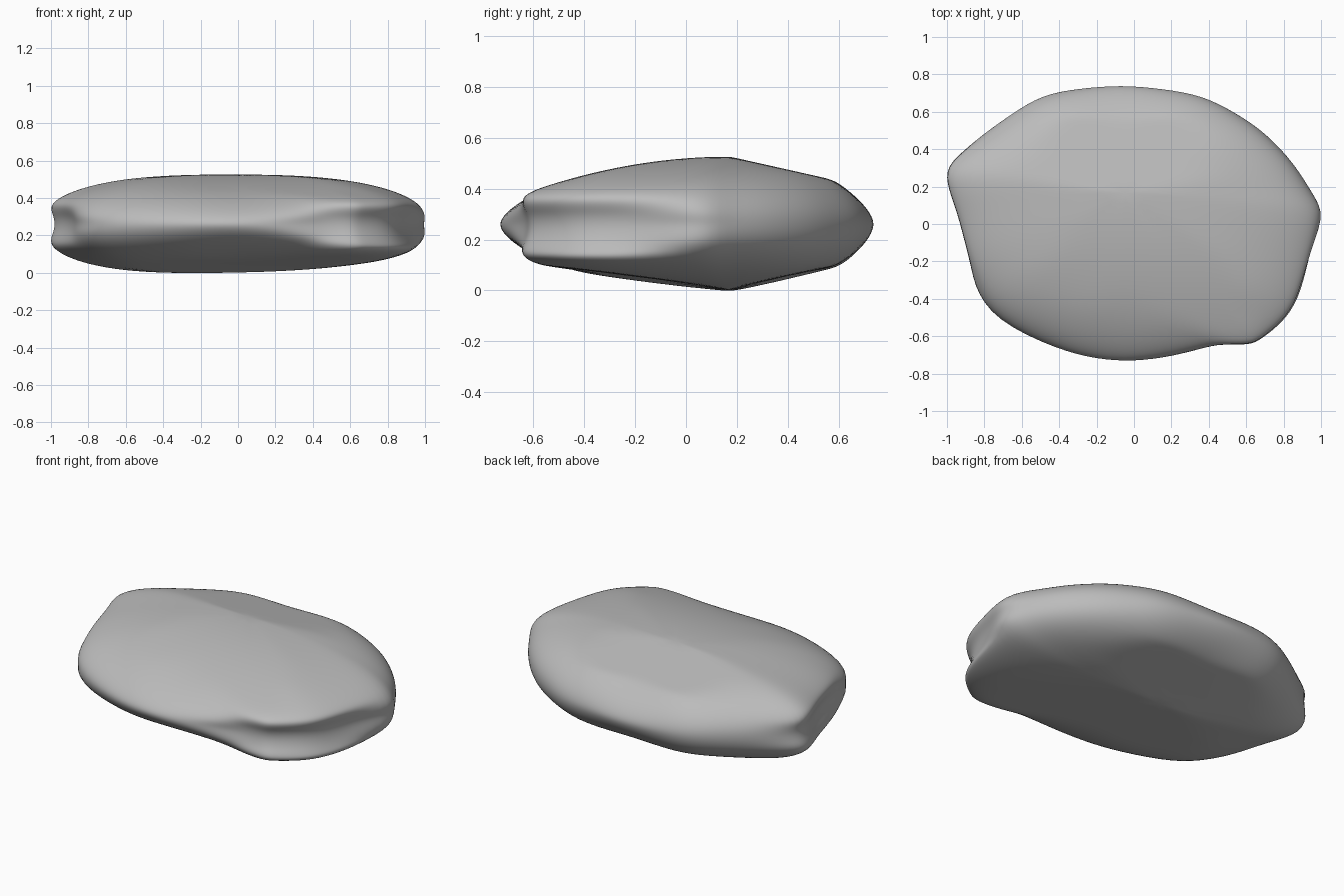
import bpy, bmesh
from math import cos, pi, hypot

cube = bpy.data.objects.get("Cube")
if cube:
    bpy.data.objects.remove(cube, do_unlink=True)

# Outline seen from above: x, y, and depth of the hollow worn into the side
OUTLINE = [
    (1.01, .03, .01), (.95, .16, 0), (.85, .32, 0), (.7, .48, 0), (.54, .59, 0),
    (.36, .68, 0), (.15, .72, 0), (-.07, .74, 0), (-.3, .72, 0), (-.49, .68, 0),
    (-.66, .58, 0), (-.84, .45, 0), (-.98, .33, .02), (-1.005, .22, .03),
    (-.95, .05, .035), (-.9, -.15, .03), (-.85, -.33, .01), (-.72, -.51, 0),
    (-.42, -.66, 0), (-.2, -.72, 0), (0, -.735, 0), (.2, -.71, .005),
    (.35, -.68, .015), (.49, -.657, .03), (.62, -.652, .04), (.69, -.62, .04),
    (.8, -.525, .035), (.88, -.4, .035), (.94, -.2, .03)]
N = len(OUTLINE)
CX, CY, MID, HALF = -.05, .17, .2625, .264
STEPS = 22


def sharpen(j):
    """Push an outline point outward so that smoothing brings it back."""
    a, p, b = OUTLINE[j - 1], OUTLINE[j], OUTLINE[(j + 1) % N]
    x, y = (p[i] - (a[i] - 2 * p[i] + b[i]) / 6 for i in (0, 1))
    return x * 1.003, y * 1.003, p[2]


def roof(y, top):
    """Height limit that slopes from the crown ridge to the front and back."""
    d = y - CY
    if d > 0:
        return 1 - .85 * d
    return 1 - .85 * d * d if top else 1 + .47 * d


def stone_point(x, y, hollow, angle):
    """Point on the stone's rounded edge profile, from crown (0) to base (pi)."""
    h = cos(angle)
    dx, dy = x - CX, y - CY
    side = abs(dx) / hypot(dx, dy)
    wall = min(1, hollow / .03)
    # The lip under the hollow hangs lower on the left side
    lip = wall * (.35 + (.2 * max(0, x) if h < 0 else 0))
    power = 2 + .7 * side
    root = (.7 if h > 0 else .64) - .24 * side + .18 * wall
    rise = max(0, (abs(h) - lip) / (1 - lip))
    s = (1 - rise ** (1 / root)) ** (1 / power)
    s *= 1 - 1.2 * hollow * max(0, 1 - (h / max(lip, .01)) ** 2)
    px, py = CX + dx * s, CY + dy * s
    height = min(abs(h), roof(py, h > 0))
    if h > 0:
        return px, py, MID + HALF * height
    return px, py, MID - (HALF - .02 * (px + .1)) * height


# Stone body: rings from crown to base
bm = bmesh.new()
outline = [sharpen(j) for j in range(N)]
rings = [[bm.verts.new(stone_point(*p, pi * i / STEPS)) for p in outline]
         for i in range(1, STEPS)]
for upper, lower in zip(rings, rings[1:]):
    for j in range(N):
        k = (j + 1) % N
        bm.faces.new((upper[j], lower[j], lower[k], upper[k]))
crown = bm.verts.new((CX, CY, MID + HALF))
base = bm.verts.new((CX, CY, MID - HALF))
for j in range(N):
    k = (j + 1) % N
    bm.faces.new((crown, rings[0][j], rings[0][k]))
    bm.faces.new((base, rings[-1][k], rings[-1][j]))
bmesh.ops.recalc_face_normals(bm, faces=bm.faces)
mesh = bpy.data.meshes.new("stone")
bm.to_mesh(mesh)
bm.free()
stone = bpy.data.objects.new("stone", mesh)
bpy.context.collection.objects.link(stone)

# Smooth the surface
bpy.context.view_layer.objects.active = stone
stone.select_set(True)
mod = stone.modifiers.new("smooth_surface", "SUBSURF")
mod.levels = mod.render_levels = 2
bpy.ops.object.modifier_apply(modifier=mod.name)
bpy.ops.object.shade_smooth()

# Grey stone colour
mat = bpy.data.materials.new("stone_grey")
mat.use_nodes = True
grey = (.5, .5, .5, 1)
mat.diffuse_color = grey
mat.node_tree.nodes["Principled BSDF"].inputs["Base Color"].default_value = grey
mesh.materials.append(mat)
